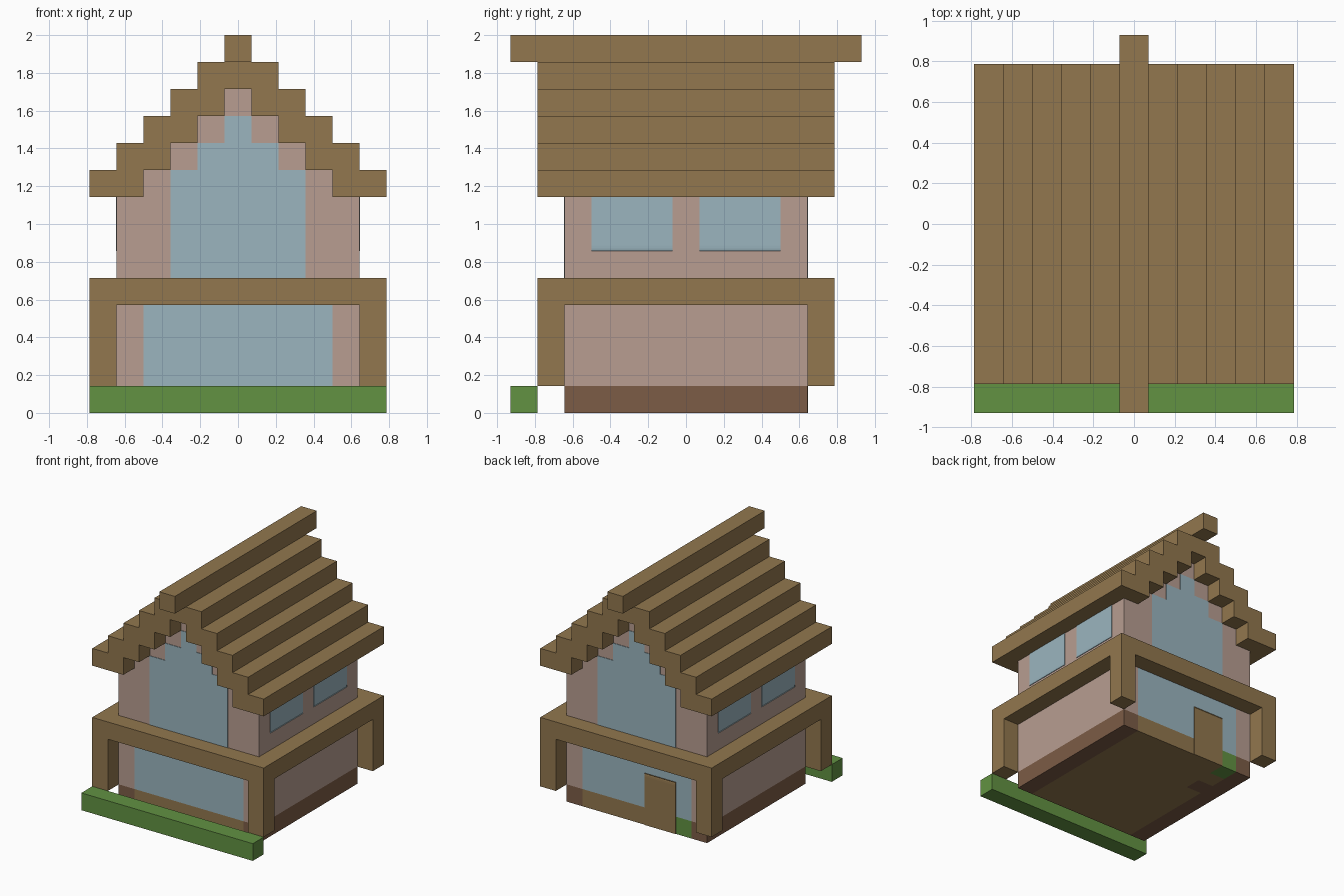
import bpy
import bmesh

U = 1 / 7  # block size

default_cube = bpy.data.objects.get("Cube")
if default_cube:
    bpy.data.objects.remove(default_cube, do_unlink=True)


def material(name, *srgb):
    linear = [((c / 255 + 0.055) / 1.055) ** 2.4 for c in srgb] + [1]
    mat = bpy.data.materials.new(name)
    mat.use_nodes = True
    mat.diffuse_color = linear
    mat.node_tree.nodes["Principled BSDF"].inputs["Base Color"].default_value = linear
    return mat


wood = material("wood", 146, 119, 78)
plaster = material("pink plaster", 184, 158, 145)
glass = material("pale blue glass", 155, 181, 191)
brick = material("dark brown base", 124, 92, 70)
leaves = material("hedge green", 98, 146, 66)


def finish(name, bm, mat):
    bmesh.ops.recalc_face_normals(bm, faces=bm.faces)
    mesh = bpy.data.meshes.new(name)
    bm.to_mesh(mesh)
    bm.free()
    obj = bpy.data.objects.new(name, mesh)
    bpy.context.collection.objects.link(obj)
    mesh.materials.append(mat)
    return obj


def block(name, mat, x, y, z, rounded=None):
    """Box between block coordinates; rounded = (axis, top?) bevels two corners."""
    bm = bmesh.new()
    bmesh.ops.create_cube(bm, size=1)
    for v in bm.verts:
        v.co = [U * (r[0] if c < 0 else r[1]) for r, c in zip((x, y, z), v.co)]
    if rounded:
        axis, top = rounded
        level = U * z[1 if top else 0]
        edges = [e for e in bm.edges
                 if all(abs(v.co.z - level) < 1e-5 for v in e.verts)
                 and abs(e.verts[0].co[axis] - e.verts[1].co[axis]) > 1e-5
                 and abs(e.verts[0].co[1 - axis] - e.verts[1].co[1 - axis]) < 1e-5]
        bmesh.ops.bevel(bm, geom=edges, offset=0.2 * U, segments=3,
                        profile=0.5, affect='EDGES')
    return finish(name, bm, mat)


def stepped_gable(name, mat, half_widths, y, base, first_top):
    """Symmetric stepped outline extruded along y; each tier after the first is one block."""
    right, z = [], base
    for i, w in enumerate(half_widths):
        top = first_top + i
        right += [(w, z), (w, top)]
        z = top
    outline = right + [(-a, b) for a, b in reversed(right)]
    bm = bmesh.new()
    face = bm.faces.new([bm.verts.new((a * U, y[0] * U, b * U)) for a, b in outline])
    new = bmesh.ops.extrude_face_region(bm, geom=[face])["geom"]
    verts = [g for g in new if isinstance(g, bmesh.types.BMVert)]
    bmesh.ops.translate(bm, verts=verts, vec=(0, (y[1] - y[0]) * U, 0))
    return finish(name, bm, mat)


FULL = (-4.5, 4.5)

# Base and lower side walls
for side, x in (("left", (3.5, 4.5)), ("right", (-4.5, -3.5))):
    block(side + "_foundation", brick, x, FULL, (0, 1))
    block(side + "_lower_wall", plaster, x, FULL, (1, 4))

# Floor, with a planted corner beside the back door
block("main_floor", wood, (-2.5, 3.5), FULL, (0, 1))
strip = (-3.5, -2.5)
block("side_floor", wood, strip, (-4.5, 1.5), (0, 1))
block("floor_inlay", brick, strip, (1.5, 2.5), (0, 1))
block("back_floor", wood, strip, (2.5, 3.5), (0, 1))
block("back_shrub", leaves, strip, (3.5, 4.5), (0, 1))

# Ground storey glazing and back door
block("lower_glazing", glass, (-3.5, 3.5), FULL, (1, 4))
block("back_door", wood, (-2.5, -0.5), (4.49, 4.53), (0, 3), rounded=(0, True))

# Post and beam frame, opened up along both directions
frame = block("post_and_beam_frame", wood, (-5.5, 5.5), (-5.5, 5.5), (1, 5))
for x, y in ((FULL, (-7, 7)), ((-7, 7), FULL)):
    cutter = block("frame_cutter", wood, x, y, (0, 4))
    cutter.hide_render = True
    mod = frame.modifiers.new("opening", 'BOOLEAN')
    mod.operation, mod.solver, mod.object = 'DIFFERENCE', 'EXACT', cutter
    bpy.context.view_layer.objects.active = frame
    with bpy.context.temp_override(object=frame, active_object=frame):
        bpy.ops.object.modifier_apply(modifier=mod.name)
    bpy.data.objects.remove(cutter, do_unlink=True)

# Upper storey and its stepped gable windows
stepped_gable("upper_walls", plaster, (4.5, 3.5, 2.5, 1.5, 0.5), FULL, 5, 8)
for end, y in (("front", (-4.53, -4.49)), ("back", (4.49, 4.53))):
    stepped_gable(end + "_gable_window", glass, (2.5, 1.5, 0.5), y, 5, 9)

# Side windows
for side, x in (("left", (4.49, 4.53)), ("right", (-4.53, -4.49))):
    for end, y in (("front", (-3.5, -0.5)), ("back", (0.5, 3.5))):
        block(f"{side}_{end}_window", glass, x, y, (6, 8), rounded=(1, False))

# Stepped roof planks and ridge
EAVES = (-5.5, 5.5)
for i in range(4):
    inner, outer, z = 3.5 - i, 5.5 - i, (8 + i, 9 + i)
    block(f"left_roof_plank_{i + 1}", wood, (inner, outer), EAVES, z)
    block(f"right_roof_plank_{i + 1}", wood, (-outer, -inner), EAVES, z)
block("roof_cap", wood, (-1.5, 1.5), EAVES, (12, 13))
block("ridge_beam", wood, (-0.5, 0.5), (-6.5, 6.5), (13, 14))

# Front hedge
block("front_hedge", leaves, (-5.5, 5.5), (-6.5, -5.5), (0, 1))
